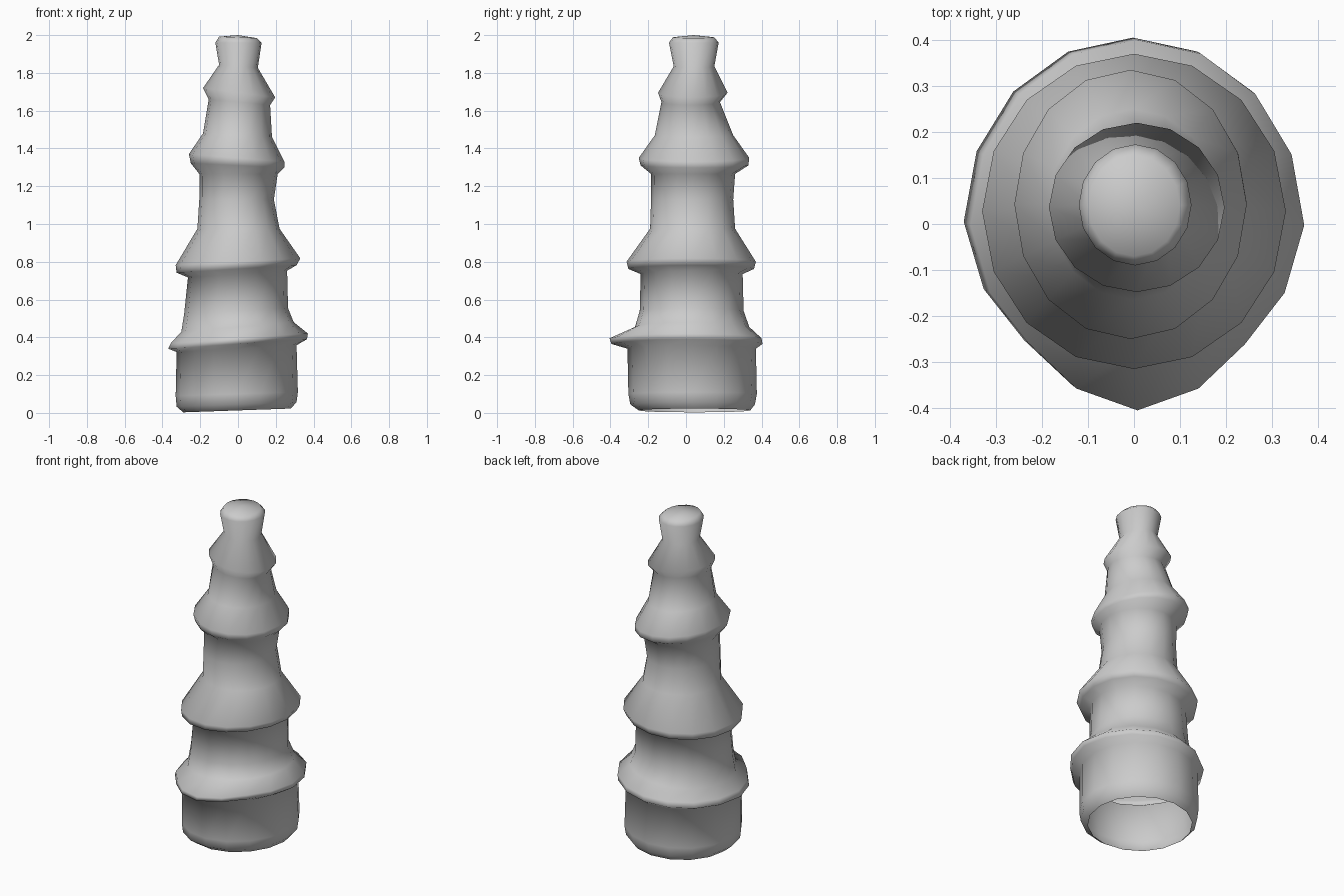
import bpy, bmesh, math

SIDES = 16

# Rings from bottom to top: x min, x max, y min, y max, mean z, rise toward +x
RINGS = [
    (-.29, .28, -.25, .34, .013, .010),   # open base rim, curled in
    (-.325, .31, -.295, .365, .045, .012),
    (-.33, .317, -.305, .375, .10, .010),
    (-.325, .31, -.31, .37, .34, .018),
    (-.37, .365, -.395, .405, .365, .025),  # first skirt
    (-.355, .37, -.405, .40, .395, .025),
    (-.30, .295, -.27, .335, .455, .025),
    (-.285, .265, -.245, .305, .54, .015),
    (-.265, .26, -.24, .30, .735, .018),
    (-.325, .31, -.305, .36, .762, .020),   # second skirt
    (-.33, .33, -.315, .37, .80, .018),
    (-.215, .22, -.19, .26, .975, .0),
    (-.205, .19, -.185, .25, 1.13, .0),
    (-.205, .21, -.185, .26, 1.265, .0),
    (-.25, .245, -.24, .33, 1.31, -.012),    # third skirt
    (-.26, .245, -.25, .335, 1.35, -.020),
    (-.185, .18, -.165, .25, 1.47, -.010),
    (-.155, .17, -.13, .18, 1.645, -.015),
    (-.185, .197, -.148, .22, 1.695, -.025),  # fourth skirt
    (-.10, .105, -.065, .15, 1.835, -.008),
    (-.12, .125, -.09, .173, 1.96, .0),     # finial knob
    (-.10, .10, -.07, .15, 1.988, -.004),
]
POINTED = {4: .09, 5: .09}   # the first skirt narrows toward the front


def ring_points(i):
    x0, x1, y0, y1, z, tilt = RINGS[i]
    cx, cy, rx, ry = (x0 + x1) / 2, (y0 + y1) / 2, (x1 - x0) / 2, (y1 - y0) / 2
    for k in range(SIDES):
        a = 2 * math.pi * k / SIDES
        c, s = math.cos(a), math.sin(a)
        f = 1 - POINTED.get(i, 0) * math.sin(2 * a) ** 2 if s < 0 else 1
        yield (cx + rx * c * f, cy + ry * s * f, z + tilt * c)


# Hollow tiered tower: loft through all rings, closed at the top only
bm = bmesh.new()
loops = [[bm.verts.new(p) for p in ring_points(i)] for i in range(len(RINGS))]
for low, high in zip(loops, loops[1:]):
    for k in range(SIDES):
        n = (k + 1) % SIDES
        bm.faces.new((low[k], low[n], high[n], high[k]))
tip = bm.verts.new((0, .04, 2.0))
for k in range(SIDES):
    bm.faces.new((loops[-1][k], loops[-1][(k + 1) % SIDES], tip))

mesh = bpy.data.meshes.new("tiered_tower")
bm.to_mesh(mesh)
bm.free()
mesh.shade_smooth()
tower = bpy.data.objects.new("tiered_tower", mesh)
bpy.context.collection.objects.link(tower)
